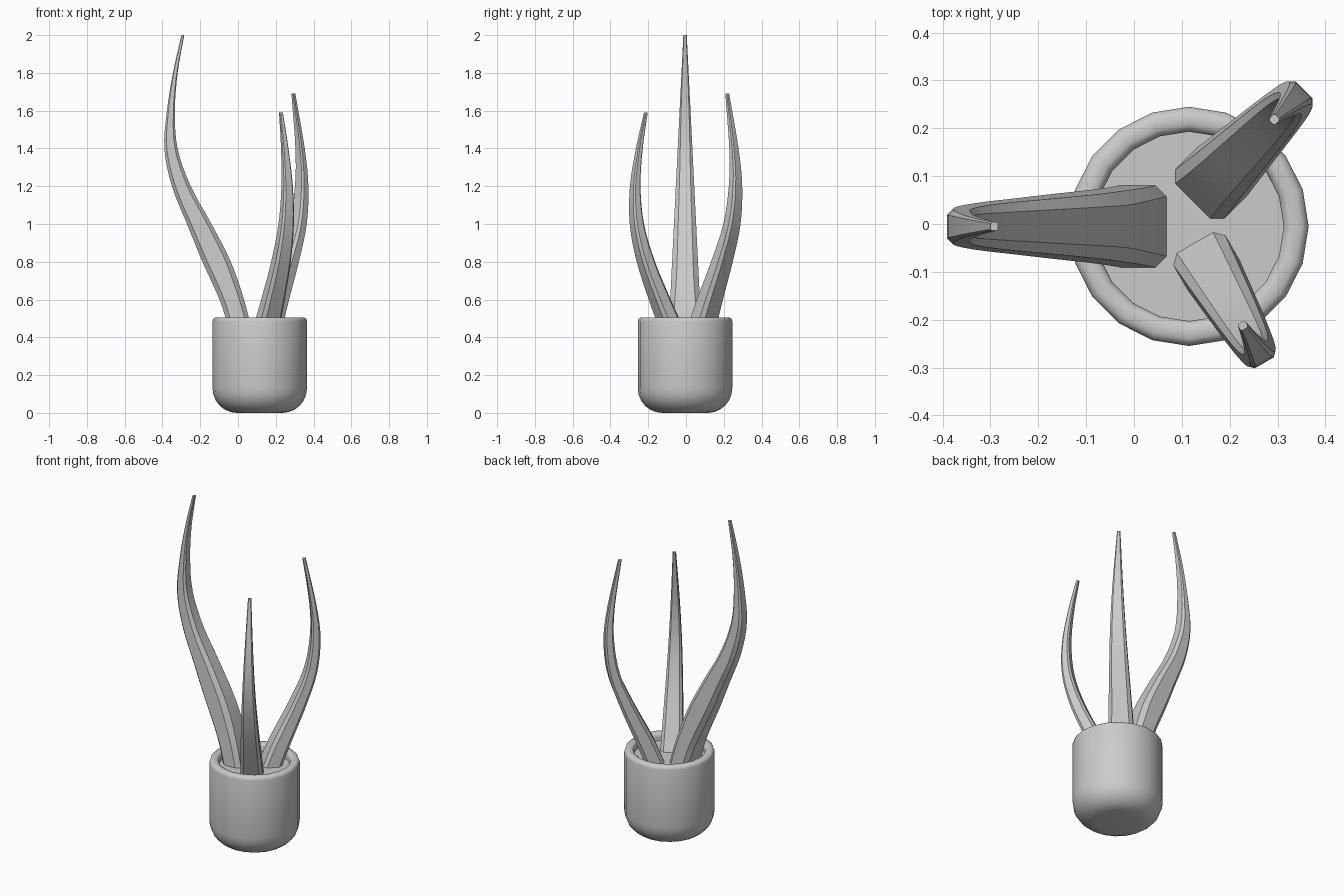
import bpy, bmesh, math
from mathutils import Vector

cube = bpy.data.objects.get("Cube")
if cube:
    bpy.data.objects.remove(cube, do_unlink=True)

grey = bpy.data.materials.new("plain grey")
grey.use_nodes = True
grey.diffuse_color = (0.6, 0.6, 0.6, 1)
grey.node_tree.nodes["Principled BSDF"].inputs["Base Color"].default_value = (0.6, 0.6, 0.6, 1)


def finish(name, bm, angle):
    """Turn a bmesh into a smooth-shaded object with sharp creases kept."""
    bmesh.ops.recalc_face_normals(bm, faces=bm.faces)
    mesh = bpy.data.meshes.new(name)
    bm.to_mesh(mesh)
    bm.free()
    mesh.materials.append(grey)
    obj = bpy.data.objects.new(name, mesh)
    bpy.context.collection.objects.link(obj)
    bpy.ops.object.select_all(action='DESELECT')
    obj.select_set(True)
    bpy.context.view_layer.objects.active = obj
    bpy.ops.object.shade_smooth_by_angle(angle=math.radians(angle))
    return obj


def loft(name, rings, angle):
    """Skin a list of closed rings and cap both ends."""
    bm = bmesh.new()
    loops = [[bm.verts.new(p) for p in ring] for ring in rings]
    n = len(loops[0])
    for a, b in zip(loops, loops[1:]):
        for i in range(n):
            j = (i + 1) % n
            bm.faces.new((a[i], a[j], b[j], b[i]))
    bm.faces.new(loops[0])
    bm.faces.new(loops[-1])
    return finish(name, bm, angle)


def smooth_points(points, steps=4):
    """Catmull-Rom interpolation through the control points."""
    pts = [Vector(p) for p in points]
    pts = [2 * pts[0] - pts[1]] + pts + [2 * pts[-1] - pts[-2]]
    out = []
    for a, b, c, d in zip(pts, pts[1:], pts[2:], pts[3:]):
        for k in range(steps):
            t = k / steps
            out.append(0.5 * (2 * b + (c - a) * t + (2 * a - 5 * b + 4 * c - d) * t * t
                              + (3 * b - a - 3 * c + d) * t ** 3))
    return out + [pts[-2]]


def leaf(name, origin, heading, base_width, tip_width, stations):
    """Curved tapering leaf; stations are (height, reach, thickness)."""
    along = Vector((math.cos(math.radians(heading)), math.sin(math.radians(heading)), 0))
    across = Vector((-along.y, along.x, 0))
    pts = smooth_points(stations)
    low, high = pts[0].x, pts[-1].x
    rings = []
    for z, reach, thick in pts:
        t = thick / 2
        w = base_width + (tip_width - base_width) * (z - low) / (high - low)
        c = 0.38 * min(t, w)
        corners = [(t, w - c), (t - c, w), (c - t, w), (-t, w - c),
                   (-t, c - w), (c - t, -w), (t - c, -w), (t, c - w)]
        centre = Vector((origin[0], origin[1], z)) + along * reach
        rings.append([centre + along * u + across * v for u, v in corners])
    return loft(name, rings, 40)


# Pot: rounded foot, straight wall, soft rim and hollow mouth
SIDES = 20
CENTRE = (0.115, -0.005)


def circle(radius, z):
    return [(CENTRE[0] + radius * math.cos(math.tau * i / SIDES),
             CENTRE[1] + radius * math.sin(math.tau * i / SIDES), z) for i in range(SIDES)]


foot = [(0.12 + 0.13 * math.sin(a), 0.13 - 0.13 * math.cos(a))
        for a in (math.pi / 2 * k / 6 for k in range(7))]
rim = [(0.25, 0.485), (0.246, 0.498), (0.235, 0.505),
       (0.213, 0.505), (0.202, 0.498), (0.198, 0.485), (0.198, 0.43)]
loft("pot", [circle(r, z) for r, z in foot + rim], 50)

# Soil disc inside the mouth
loft("soil", [circle(0.199, 0.44), circle(0.199, 0.46)], 30)

# Three leaves fanning out of the soil
leaf("tall_leaf", (0, -0.005), 180, 0.086, 0.009,
     [(0.45, -0.01, 0.12), (0.6, 0.033, 0.13), (0.8, 0.113, 0.15), (1.0, 0.205, 0.13),
      (1.2, 0.3, 0.1), (1.4, 0.355, 0.07), (1.6, 0.355, 0.042), (1.8, 0.332, 0.025),
      (2.0, 0.292, 0.015)])
leaf("back_leaf", (0.12, 0.045), 45, 0.073, 0.009,
     [(0.45, 0.055, 0.11), (0.6, 0.115, 0.105), (0.8, 0.205, 0.085), (1.0, 0.28, 0.065),
      (1.2, 0.307, 0.052), (1.4, 0.295, 0.035), (1.69, 0.245, 0.018)])
leaf("front_leaf", (0.125, -0.035), -60, 0.063, 0.009,
     [(0.45, 0.05, 0.1), (0.6, 0.12, 0.09), (0.8, 0.205, 0.075), (1.0, 0.26, 0.057),
      (1.2, 0.27, 0.042), (1.4, 0.245, 0.027), (1.59, 0.205, 0.016)])
